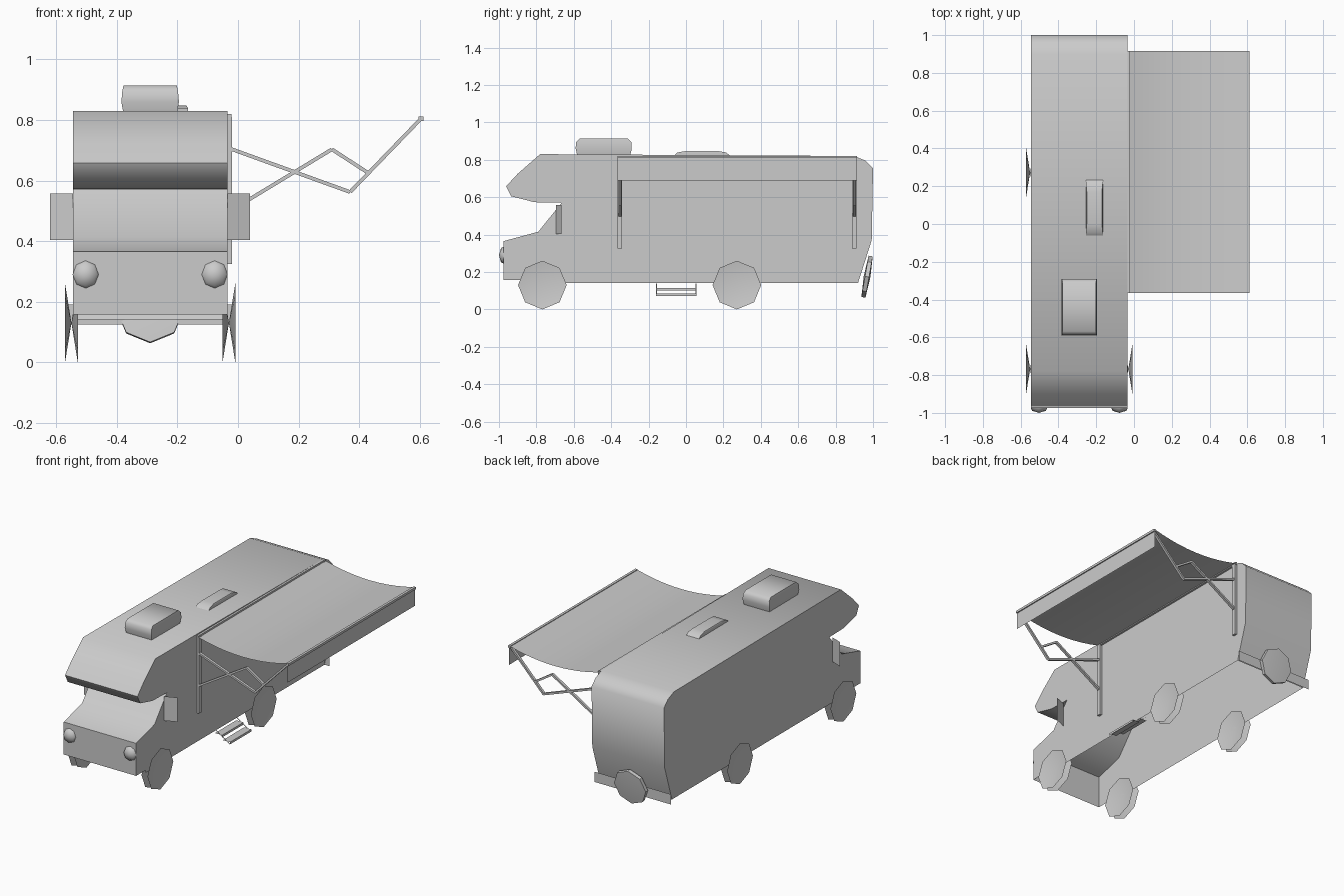
import bpy, bmesh, math
from mathutils import Matrix, Vector

if "Cube" in bpy.data.objects:
    bpy.data.objects.remove(bpy.data.objects["Cube"])

CX = -0.29           # centre line of the vehicle
X0, X1 = -0.545, -0.035


def make(name, verts, faces, smooth=0):
    me = bpy.data.meshes.new(name)
    me.from_pydata([tuple(v) for v in verts], [], faces)
    if smooth:
        me.shade_smooth()
        me.set_sharp_from_angle(angle=math.radians(smooth))
    ob = bpy.data.objects.new(name, me)
    bpy.context.collection.objects.link(ob)
    return ob


def box(name, lo, hi):
    v = [(x, y, z) for x in (lo[0], hi[0]) for y in (lo[1], hi[1]) for z in (lo[2], hi[2])]
    f = [(0, 1, 3, 2), (4, 6, 7, 5), (0, 4, 5, 1), (2, 3, 7, 6), (0, 2, 6, 4), (1, 5, 7, 3)]
    return make(name, v, f)


def strip(name, profile, y0, y1, smooth=0):
    """Open xz profile swept along y."""
    n = len(profile)
    v = [(x, y, z) for y in (y0, y1) for x, z in profile]
    return make(name, v, [(i, i + n, i + n + 1, i + 1) for i in range(n - 1)], smooth)


def stack(name, cx, cy, rings, smooth=0):
    """Rectangular rings (half x, half y, z) bridged upward and capped."""
    v, f = [], []
    for hx, hy, z in rings:
        v += [(cx + a * hx, cy + b * hy, z) for a, b in ((-1, -1), (1, -1), (1, 1), (-1, 1))]
    for r in range(len(rings) - 1):
        for i in range(4):
            j = (i + 1) % 4
            f.append((r * 4 + i, r * 4 + j, r * 4 + 4 + j, r * 4 + 4 + i))
    k = len(v) - 4
    f.append((k, k + 1, k + 2, k + 3))
    return make(name, v, f, smooth)


def wheel(name, loc, r, rim, hub, rot=None):
    """Eight-sided wheel along x: dished faces, tread only if the hub is thick."""
    v = [(-hub, 0, 0), (hub, 0, 0)]
    for s in (-rim, rim):
        v += [(s, r * math.sin(i * math.pi / 4), r * math.cos(i * math.pi / 4)) for i in range(8)]
    f = []
    for i in range(8):
        j = (i + 1) % 8
        f += [(0, 2 + i, 2 + j), (1, 10 + j, 10 + i)]
        if hub > 0:
            f.append((2 + j, 2 + i, 10 + i, 10 + j))
    m = Matrix.Translation(loc) @ (rot or Matrix())
    return make(name, [m @ Vector(p) for p in v], f, 40)


def arm(name, pts, y, w=0.006):
    """Thin square bars along an xz path."""
    for k, ((xa, za), (xb, zb)) in enumerate(zip(pts, pts[1:])):
        a, b = Vector((xa, y, za)), Vector((xb, y, zb))
        n = Vector((-(b - a).z, 0, (b - a).x)).normalized() * w
        t = Vector((0, w * 1.4, 0))
        v = [p + s * n + u * t for p in (a, b) for s, u in ((-1, -1), (1, -1), (1, 1), (-1, 1))]
        f = [(i, (i + 1) % 4, 4 + (i + 1) % 4, 4 + i) for i in range(4)] + [(3, 2, 1, 0), (4, 5, 6, 7)]
        make(f"{name}_{k}", v, f)


# Body shell, open underneath
prof = [(-0.88, 0.142), (-0.88, 0.158), (-0.975, 0.158), (-0.975, 0.365), (-0.79, 0.415),
        (-0.665, 0.57), (-0.81, 0.573), (-0.935, 0.605), (-0.962, 0.658), (-0.90, 0.725),
        (-0.78, 0.83), (0.90, 0.82), (0.96, 0.795), (1.0, 0.755), (0.993, 0.37), (0.92, 0.142)]
n = len(prof)
verts = [(x, y, z) for x in (X0, X1) for y, z in prof]
faces = [(i, i + 1, i + 1 + n, i + n) for i in range(2, n - 1)]
faces += [tuple(range(n - 1, -1, -1)), tuple(range(n, 2 * n))]
make("body", verts, faces, 60)

# Wheels and spare
for y, place in ((-0.768, "front"), (0.272, "rear")):
    for s, side in ((-1, "left"), (1, "right")):
        wheel(f"{place}_{side}_wheel", (CX + s * 0.26, y, 0.13), 0.13, 0.021, 0)
tilt = Matrix.Rotation(math.radians(-10), 4, 'X') @ Matrix.Rotation(math.pi / 2, 4, 'Z')
wheel("spare_wheel", (CX, 0.968, 0.175), 0.112, 0.011, 0.018, tilt)

# Rear bumper plate
make("rear_bumper", [(-0.56, 0.95, 0.125), (-0.02, 0.95, 0.125), (-0.02, 0.95, 0.19), (-0.56, 0.95, 0.19)],
     [(3, 2, 1, 0)])

# Headlights: low domes; mirrors: angled plates
for s, side in ((-1, "left"), (1, "right")):
    hx, v, f = CX + s * 0.213, [], []
    for r, y in ((0.043, -0.975), (0.036, -0.989)):
        v += [(hx + r * math.sin(i * math.pi / 4), y, 0.29 + 1.06 * r * math.cos(i * math.pi / 4))
              for i in range(8)]
    v.append((hx, -1.0, 0.29))
    for i in range(8):
        j = (i + 1) % 8
        f += [(i, j, 8 + j, 8 + i), (8 + i, 8 + j, 16)]
    make(f"{side}_headlight", v, f, 60)
    xi, xo = CX + s * 0.255, CX + s * 0.33
    make(f"{side}_mirror", [(xi, -0.695, 0.403), (xo, -0.665, 0.403), (xo, -0.665, 0.558), (xi, -0.695, 0.558)],
         [(0, 1, 2, 3)])

# Roof units
stack("roof_air_unit", CX, -0.44, [(0.089, 0.142, 0.825), (0.095, 0.15, 0.86),
                                   (0.092, 0.148, 0.895), (0.088, 0.128, 0.914)], 60)
stack("roof_vent", -0.21, 0.085, [(0.045, 0.15, 0.822), (0.045, 0.13, 0.839), (0.04, 0.085, 0.847)], 50)

# Entry steps: treads with front lips, joined by thin side rails
for k, (x, z) in enumerate(((-0.05, 0.115), (0.005, 0.085))):
    strip(f"step_{k}", [(x, z), (x + 0.05, z), (x + 0.05, z - 0.014)], -0.16, 0.055)
for k, y in enumerate((-0.16, 0.05)):
    strip(f"step_rail_{k}", [(-0.05, 0.138), (0.055, 0.071)], y, y + 0.005)

# Awning: case, sagging canvas, valance, bar
AY0, AY1 = -0.365, 0.915
box("awning_case", (X1, AY0, 0.803), (-0.022, AY1, 0.82))
sag = [(-0.025 + 0.63 * t / 10, 0.81 - 0.042 * 4 * (t / 10) * (1 - t / 10)) for t in range(11)]
strip("awning_canvas", sag, AY0, AY1, 40)
strip("awning_valance", [(0.605, 0.81), (0.605, 0.69)], AY0, AY1)
box("awning_bar", (0.596, AY0, 0.797), (0.612, AY1, 0.812))

# Wall posts and folding arms at both ends
for y, end in ((-0.353, "front"), (0.9, "rear")):
    box(f"{end}_awning_post", (X1, y - 0.012, 0.325), (-0.02, y + 0.012, 0.81))
    arm(f"{end}_long_arm", [(-0.025, 0.705), (0.37, 0.562), (0.605, 0.805)], y)
    arm(f"{end}_short_arm", [(-0.025, 0.5), (0.31, 0.703), (0.43, 0.625)], y)
